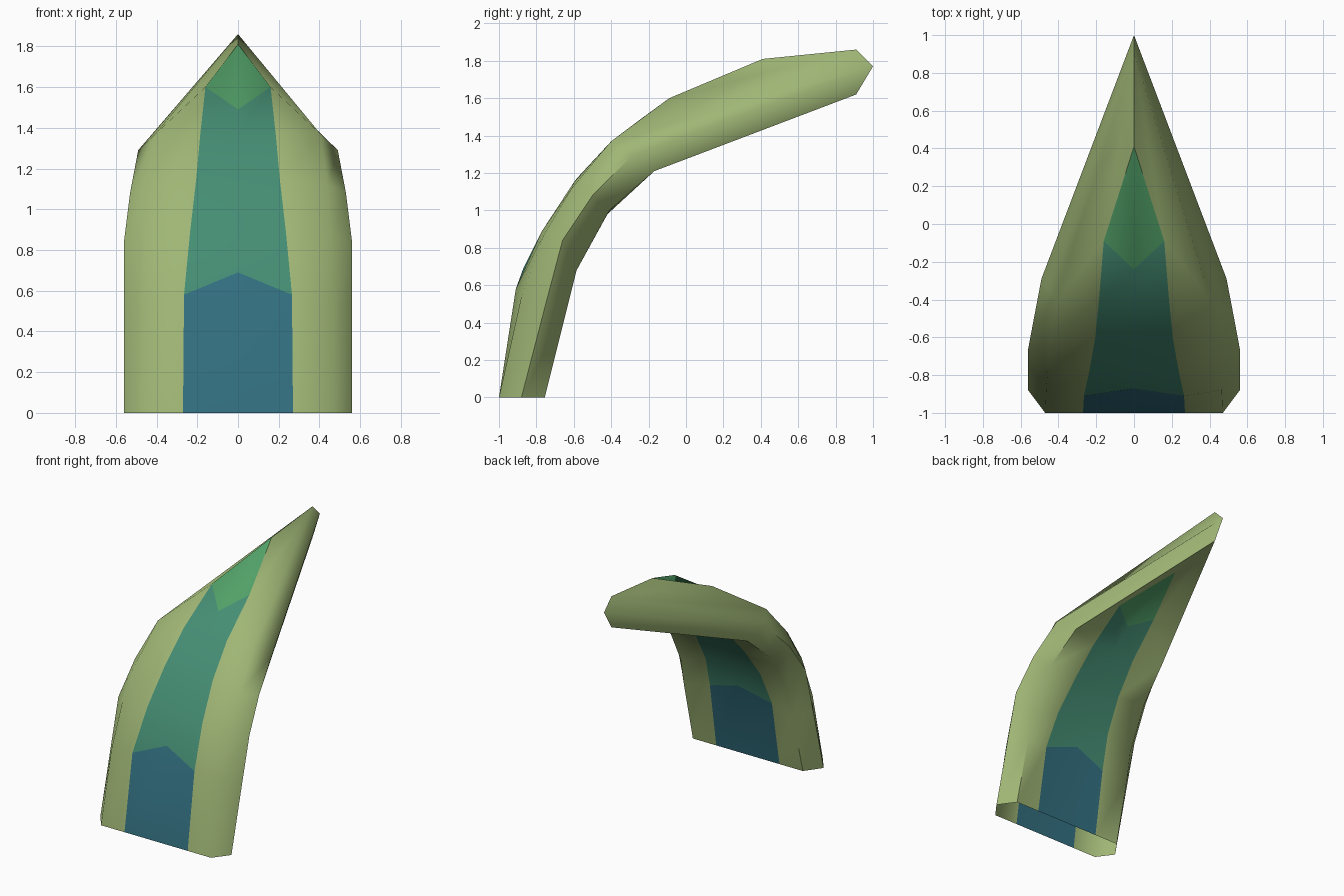
import bpy, bmesh, math

if "Cube" in bpy.data.objects:
    bpy.data.objects.remove(bpy.data.objects["Cube"])


def material(name, rgb):
    m = bpy.data.materials.new(name)
    m.diffuse_color = (*rgb, 1)
    m.use_nodes = True
    m.node_tree.nodes["Principled BSDF"].inputs["Base Color"].default_value = m.diffuse_color
    return m


LEAF, BLUE, TEAL, GREEN = range(4)
mats = [material("leaf_green", (0.35, 0.47, 0.18)),
        material("deep_blue", (0.032, 0.16, 0.215)),
        material("teal", (0.06, 0.27, 0.175)),
        material("bright_green", (0.085, 0.36, 0.14))]

# Cross-section columns on the right half, as (x, y, z) climbing the curve
outer_mid = [(0, -1, 0), (0, -.87, .69), (0, -.74, .935), (0, -.585, 1.17), (0, -.40, 1.37)]
outer_stripe = [(.27, -1, 0), (.265, -.91, .58), (.235, -.77, .89), (.205, -.60, 1.15), (.185, -.40, 1.37)]
outer_edge = [(.47, -1, 0), (.465, -.88, .54), (.455, -.76, .87), (.44, -.61, 1.12), (.405, -.40, 1.37)]
rim = [(.56, -.88, 0), (.56, -.75, .50), (.56, -.66, .84), (.53, -.50, 1.08), (.49, -.29, 1.29)]
inner_edge = [(.47, -.755, 0), (.465, -.635, .48), (.455, -.585, .68), (.44, -.41, 1.0), (.405, -.17, 1.21)]
inner_stripe = [(.27, -.755, 0), (.265, -.67, .50), (.235, -.575, .75), (.205, -.42, .98), (.185, -.235, 1.19)]
inner_mid = [(0, -.755, 0), (0, -.635, .58), (0, -.53, .81), (0, -.40, 1.01), (0, -.225, 1.20)]
columns = [outer_mid, outer_stripe, outer_edge, rim, inner_edge, inner_stripe, inner_mid]

# Pointed end
tip = (0, 1, 1.77)
outer_end = dict(notch=(0, -.24, 1.49), corner=(.16, -.09, 1.60), apex=(0, .41, 1.81), lip=(0, .91, 1.86))
inner_end = dict(notch=(0, -.07, 1.34), corner=(.16, .03, 1.41), apex=(0, .466, 1.555), lip=(0, .91, 1.62))

bm = bmesh.new()


def face(points, mat):
    """Add a face and its mirror image."""
    for s in (1, -1):
        f = bm.faces.new([bm.verts.new((s * x, y, z)) for x, y, z in points[::s]])
        f.material_index = mat
        f.smooth = True


# Curved hollow body, open at the base; the stripe runs on both faces
for c in range(6):
    for r in range(4):
        a, b = columns[c], columns[c + 1]
        mat = LEAF if c not in (0, 5) else (BLUE if r == 0 else TEAL)
        face([a[r], b[r], b[r + 1], a[r + 1]], mat)

# Close both faces toward the point
for end, mid, stripe, edge in ((outer_end, outer_mid, outer_stripe, outer_edge),
                               (inner_end, inner_mid, inner_stripe, inner_edge)):
    n, k, a, lip = end["notch"], end["corner"], end["apex"], end["lip"]
    face([mid[4], stripe[4], k, n], TEAL)
    face([n, k, a], GREEN)
    face([stripe[4], edge[4], k], LEAF)
    face([edge[4], rim[4], tip, lip], LEAF)
    face([edge[4], lip, k], LEAF)
    face([lip, a, k], LEAF)

bmesh.ops.remove_doubles(bm, verts=bm.verts, dist=0.0005)
bmesh.ops.recalc_face_normals(bm, faces=bm.faces)

mesh = bpy.data.meshes.new("curved_blade")
bm.to_mesh(mesh)
bm.free()
for m in mats:
    mesh.materials.append(m)
blade = bpy.data.objects.new("curved_blade", mesh)
bpy.context.collection.objects.link(blade)
bpy.context.view_layer.objects.active = blade
blade.select_set(True)
bpy.ops.object.shade_smooth_by_angle(angle=math.radians(56))
